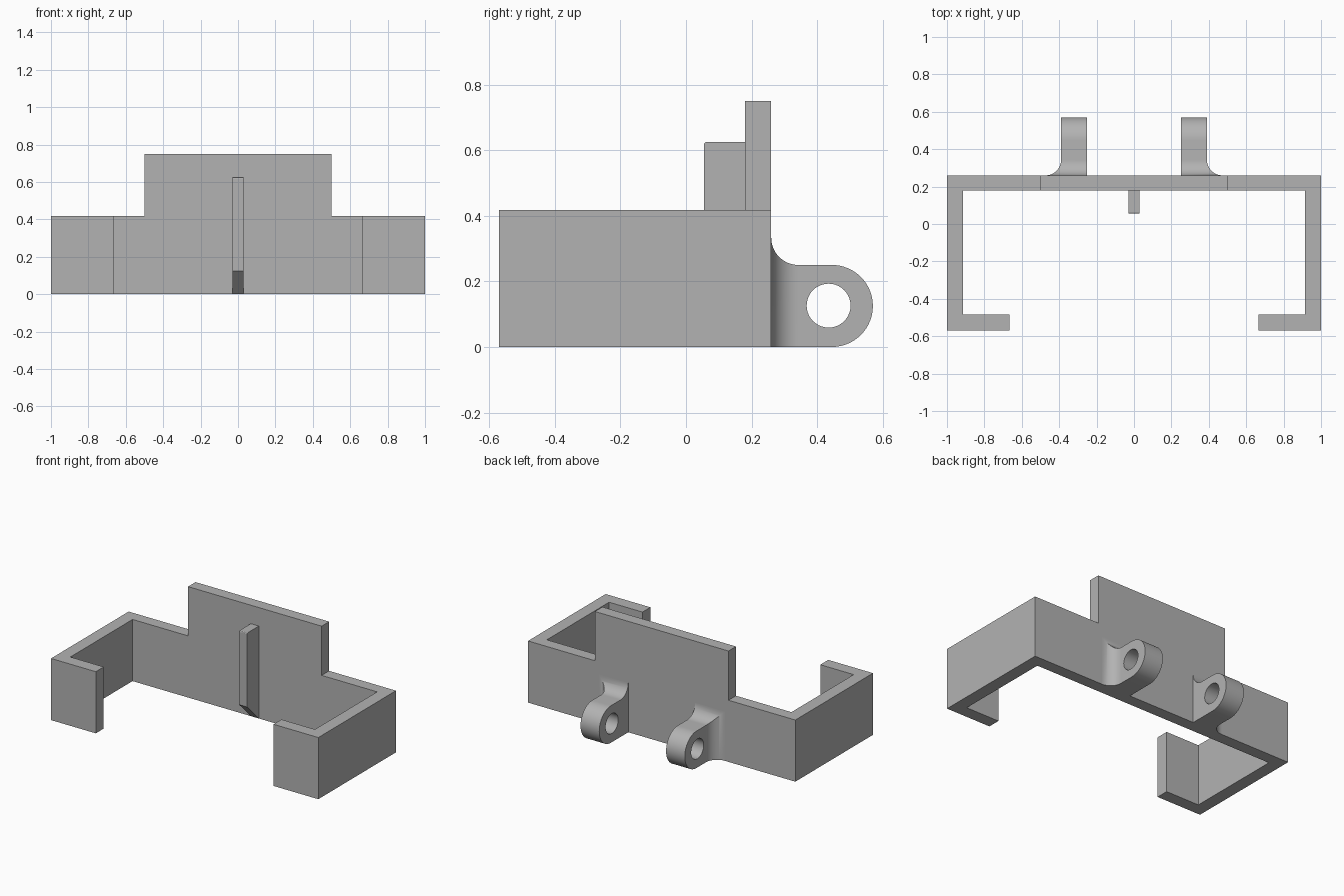
import bpy, bmesh
from math import sin, cos, pi, radians
from mathutils import Vector

cube = bpy.data.objects.get("Cube")
if cube:
    bpy.data.objects.remove(cube, do_unlink=True)

grey = bpy.data.materials.new("plain_grey")
grey.use_nodes = True
colour = (0.45, 0.45, 0.45, 1)
grey.diffuse_color = colour
grey.node_tree.nodes["Principled BSDF"].inputs["Base Color"].default_value = colour

BACK, FRONT, WALL_FACE = 0.26, -0.57, 0.18
HEIGHT, TOP = 0.417, 0.75


def finish(bm, name):
    bmesh.ops.recalc_face_normals(bm, faces=bm.faces)
    mesh = bpy.data.meshes.new(name)
    bm.to_mesh(mesh)
    bm.free()
    mesh.materials.append(grey)
    obj = bpy.data.objects.new(name, mesh)
    bpy.context.collection.objects.link(obj)
    return obj


def extrude(bm, faces, offset):
    new = bmesh.ops.extrude_face_region(bm, geom=faces)["geom"]
    verts = [g for g in new if isinstance(g, bmesh.types.BMVert)]
    bmesh.ops.translate(bm, verts=verts, vec=offset)
    return [g for g in new if isinstance(g, bmesh.types.BMFace)]


def prism(name, points, offset):
    bm = bmesh.new()
    face = bm.faces.new([bm.verts.new(p) for p in points])
    extrude(bm, [face], Vector(offset))
    return finish(bm, name)


def arc(cx, cy, r, start, end, steps=16):
    angles = [radians(start + (end - start) * i / steps) for i in range(steps + 1)]
    return [(cx + r * cos(a), cy + r * sin(a)) for a in angles]


def boolean(obj, cutter, operation):
    mod = obj.modifiers.new("cut", 'BOOLEAN')
    mod.operation, mod.object, mod.solver = operation, cutter, 'EXACT'
    bpy.context.view_layer.objects.active = obj
    bpy.ops.object.modifier_apply(modifier=mod.name)
    bpy.data.objects.remove(cutter, do_unlink=True)


# Open frame: two hooked arms joined by the back wall, whose middle rises
bm = bmesh.new()
arm = [(0.5, BACK), (0.5, WALL_FACE), (0.915, WALL_FACE), (0.915, -0.485),
       (0.665, -0.485), (0.665, FRONT), (1, FRONT), (1, BACK)]
middle = [(-0.5, BACK), (-0.5, WALL_FACE), (0.5, WALL_FACE), (0.5, BACK)]
outlines = [arm, [(-x, y) for x, y in reversed(arm)], middle]
for outline in outlines:
    bm.faces.new([bm.verts.new((x, y, 0)) for x, y in outline])
bmesh.ops.remove_doubles(bm, verts=bm.verts, dist=0.0001)
tops = extrude(bm, bm.faces[:], Vector((0, 0, HEIGHT)))
panel = [f for f in tops if abs(f.calc_center_median().x) < 0.1]
extrude(bm, panel, Vector((0, 0, TOP - HEIGHT)))
bmesh.ops.dissolve_limit(bm, angle_limit=0.01, verts=bm.verts, edges=bm.edges)
finish(bm, "frame")

# Centre rib with a sloping foot and a slightly rounded top edge
side = [(WALL_FACE, 0), (WALL_FACE, 0.625)] + arc(0.063, 0.617, 0.008, 90, 180, 5) + [(0.055, 0.125)]
prism("centre_rib", [(-0.03, y, z) for y, z in side], (0.06, 0, 0))

# Hinge lugs: side outline crossed with a plan outline, then bored
ROOT, FILLET = BACK - 0.01, 0.083
lug_side = ([(ROOT, 0)] + arc(0.445, 0.125, 0.125, -90, 90, 32)
            + arc(BACK + FILLET, 0.25 + FILLET, FILLET, 270, 180) + [(ROOT, 0.25 + FILLET)])
lug_plan = ([(0.25, ROOT), (0.25, 0.6), (0.39, 0.6)]
            + arc(0.39 + FILLET, BACK + FILLET, FILLET, 180, 270) + [(0.39 + FILLET, ROOT)])
bore = arc(0.435, 0.126, 0.067, 0, 360, 40)[:-1]
for s, name in ((1, "left_lug"), (-1, "right_lug")):
    lug = prism(name, [(s * 0.2, y, z) for y, z in lug_side], (s * 0.4, 0, 0))
    boolean(lug, prism("plan_cutter", [(s * x, y, -0.1) for x, y in lug_plan], (0, 0, 0.6)), 'INTERSECT')
    boolean(lug, prism("bore_cutter", [(s * 0.1, y, z) for y, z in bore], (s * 0.6, 0, 0)), 'DIFFERENCE')
    lug.data.polygons.foreach_set("use_smooth", [True] * len(lug.data.polygons))
    lug.data.set_sharp_from_angle(angle=radians(30))
